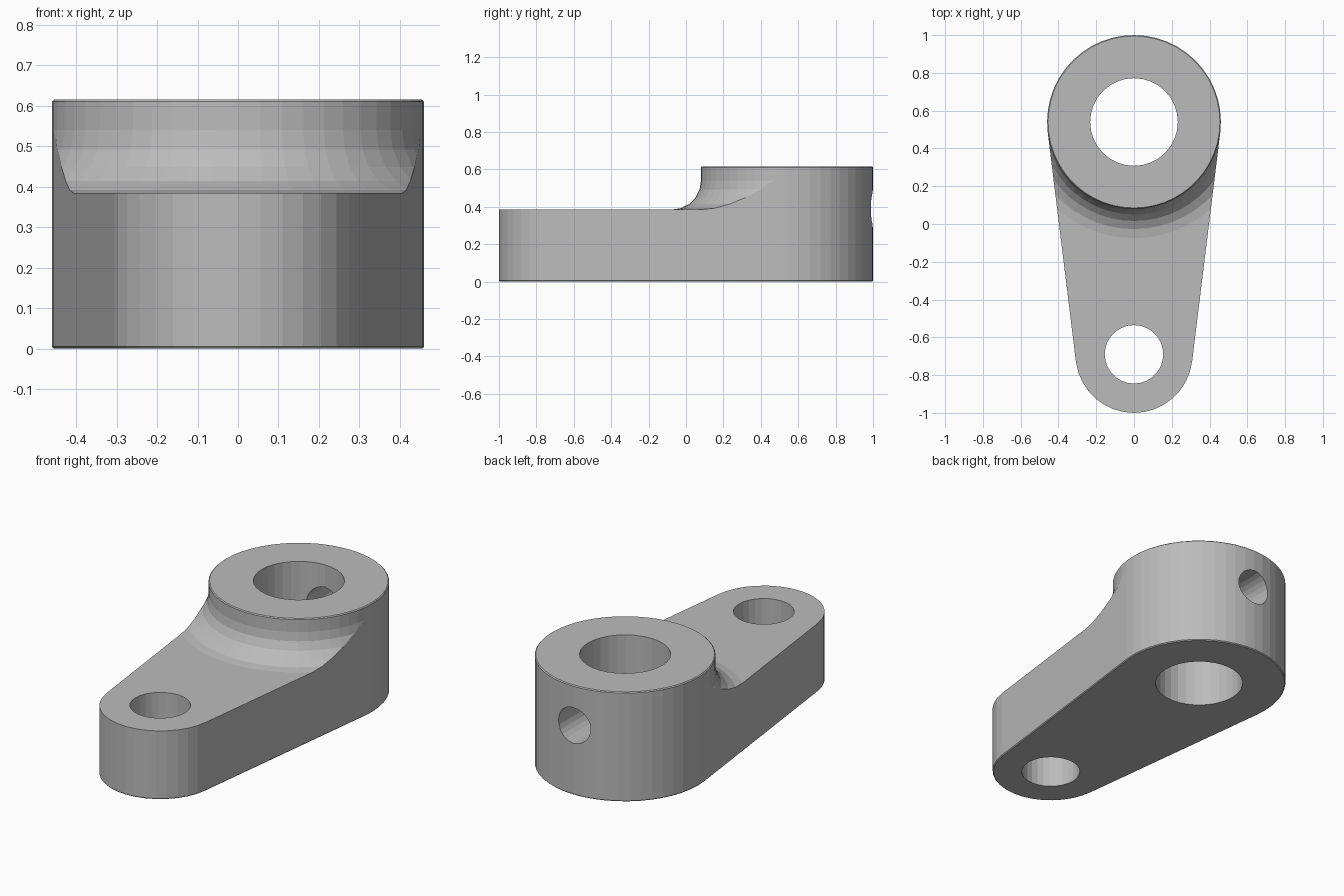
import bpy, bmesh
from math import sin, cos, pi, asin
from mathutils import Matrix

if "Cube" in bpy.data.objects:
    bpy.data.objects.remove(bpy.data.objects["Cube"])

BOSS_Y, BOSS_R, BOSS_H = 0.54, 0.46, 0.615
ARM_Y, ARM_R, ARM_H = -0.69, 0.31, 0.385
FILLET, EDGE = 0.155, 0.005
TILT = asin((BOSS_R - ARM_R) / (BOSS_Y - ARM_Y))   # slope of the tangent sides

grey = bpy.data.materials.new("plain grey")
grey.use_nodes = True
grey.diffuse_color = (0.5, 0.5, 0.5, 1)
grey.node_tree.nodes["Principled BSDF"].inputs["Base Color"].default_value = (0.5, 0.5, 0.5, 1)


def finish(name, bm):
    bmesh.ops.recalc_face_normals(bm, faces=bm.faces)
    mesh = bpy.data.meshes.new(name)
    bm.to_mesh(mesh)
    bm.free()
    mesh.materials.append(grey)
    obj = bpy.data.objects.new(name, mesh)
    bpy.context.collection.objects.link(obj)
    return obj


def skin(bm, rings, loop):
    """Join successive rings of points with quads and cap both ends."""
    rings = [[bm.verts.new(p) for p in ring] for ring in rings]
    n = len(rings[0])
    for a, b in zip(rings, rings[1:]):
        for i in range(n if loop else n - 1):
            j = (i + 1) % n
            bm.faces.new((a[i], a[j], b[j], b[i]))
    bm.faces.new(rings[0])
    bm.faces.new(rings[-1])


def arc(y, r, start, end, steps):
    angles = [start + (end - start) * i / steps for i in range(steps + 1)]
    return [(r * cos(a), y + r * sin(a)) for a in angles]


def outline(inset, z):
    pts = arc(BOSS_Y, BOSS_R - inset, -TILT, pi + TILT, 26)
    pts += arc(ARM_Y, ARM_R - inset, pi + TILT, 2 * pi - TILT, 16)
    return [(x, y, z) for x, y in pts]


def cut(target, cutter):
    cutter.hide_render = True
    mod = target.modifiers.new("cut", 'BOOLEAN')
    mod.operation, mod.solver, mod.object = 'DIFFERENCE', 'EXACT', cutter
    bpy.context.view_layer.objects.active = target
    bpy.ops.object.modifier_apply(modifier=mod.name)
    bpy.data.objects.remove(cutter)


def drill(target, radius, depth, sides, place):
    bm = bmesh.new()
    bmesh.ops.create_cone(bm, cap_ends=True, segments=sides, radius1=radius,
                          radius2=radius, depth=depth, matrix=place)
    cut(target, finish("drill", bm))


# Tapered body at full height, with softened rims
bm = bmesh.new()
skin(bm, [outline(EDGE, 0), outline(0, EDGE),
          outline(0, BOSS_H - EDGE), outline(EDGE, BOSS_H)], True)
lever = finish("lever_arm", bm)

# Clear the arm top, leaving a round boss with a concave fillet at its foot
profile = [(2, ARM_H)]
for i in range(6):
    a = pi / 2 * i / 5
    profile.append((BOSS_R + FILLET * (1 - sin(a)), ARM_H + FILLET * (1 - cos(a))))
profile += [(BOSS_R, BOSS_H - EDGE), (BOSS_R - EDGE, BOSS_H), (BOSS_R - EDGE, 1), (2, 1)]
start, end, steps = pi + TILT + 0.01, 2 * pi - TILT - 0.01, 24
bm = bmesh.new()
rings = []
for i in range(steps + 1):
    a = start + (end - start) * i / steps
    rings.append([(r * cos(a), BOSS_Y + r * sin(a), z) for r, z in profile])
skin(bm, rings, True)
cut(lever, finish("fillet_cutter", bm))

# Main bore, arm hole and the cross hole in the back of the boss
drill(lever, 0.232, 3, 32, Matrix.Translation((0, BOSS_Y, 0)))
drill(lever, 0.155, 3, 28, Matrix.Translation((0, ARM_Y, 0)))
drill(lever, 0.1, 0.8, 24,
      Matrix.Translation((0, BOSS_Y + 0.4, 0.39)) @ Matrix.Rotation(pi / 2, 4, 'X'))
